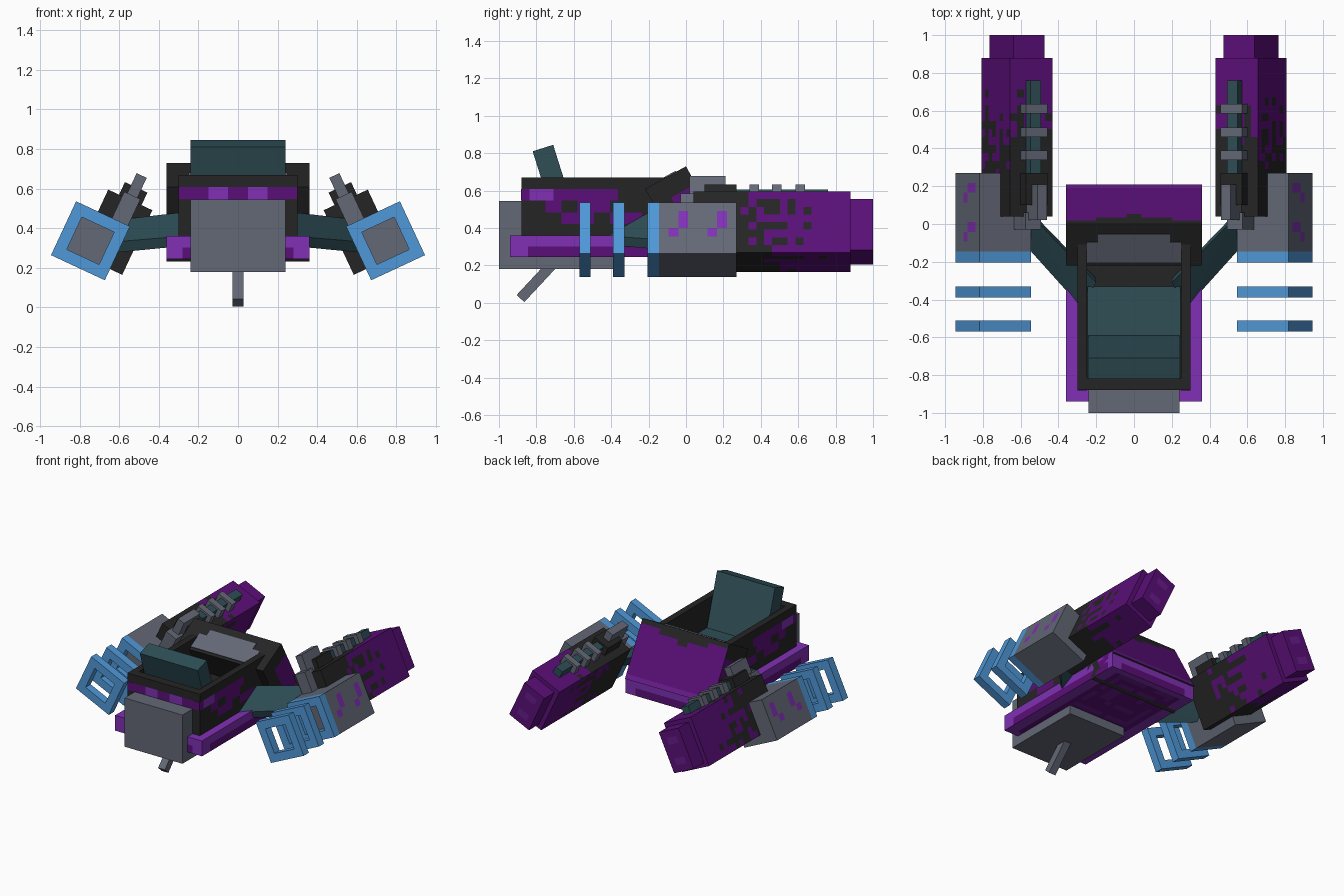
import bpy, bmesh, math, random
from mathutils import Matrix, Vector

if "Cube" in bpy.data.objects:
    bpy.data.objects.remove(bpy.data.objects["Cube"])

random.seed(4)
COLS = [("charcoal", 0x252525), ("deep_purple", 0x5A0F78), ("bright_purple", 0x8030B4),
        ("steel_grey", 0x636876), ("sky_blue", 0x5098D8), ("dark_teal", 0x2E4E56), ("mid_violet", 0x681C8C)]
DARK, PURPLE, LIGHT, GREY, BLUE, TEAL, VIOLET = range(7)


def linear(c):
    c /= 255
    return c / 12.92 if c <= 0.04045 else ((c + 0.055) / 1.055) ** 2.4


mats = []
for name, h in COLS:
    m = bpy.data.materials.new(name)
    m.diffuse_color = [linear(h >> s & 255) for s in (16, 8, 0)] + [1]
    m.use_nodes = True
    m.node_tree.nodes["Principled BSDF"].inputs["Base Color"].default_value = m.diffuse_color
    mats.append(m)


def finish(name, bm):
    bmesh.ops.recalc_face_normals(bm, faces=bm.faces[:])
    me = bpy.data.meshes.new(name)
    bm.to_mesh(me)
    bm.free()
    for m in mats:
        me.materials.append(m)
    ob = bpy.data.objects.new(name, me)
    bpy.context.collection.objects.link(ob)
    return ob


def boxes(name, bounds, color, frame=Matrix(), cells=(1, 1, 1), side=1):
    """Boxes given as (x0,x1,y0,y1,z0,z1); color is an index or rule(point, axis, sign)."""
    bm = bmesh.new()
    for b in bounds:
        lo, hi = Vector(b[0::2]), Vector(b[1::2])
        verts = {}

        def vert(idx):
            if idx not in verts:
                p = frame @ Vector([lo[k] + (hi[k] - lo[k]) * idx[k] / cells[k] for k in range(3)])
                p.x *= side
                verts[idx] = bm.verts.new(p)
            return verts[idx]

        for a in range(3):
            u, v = (a + 1) % 3, (a + 2) % 3
            for s in (-1, 1):
                for i in range(cells[u]):
                    for j in range(cells[v]):
                        quad = []
                        for di, dj in ((0, 0), (1, 0), (1, 1), (0, 1)):
                            idx = [0, 0, 0]
                            idx[a], idx[u], idx[v] = (cells[a] if s > 0 else 0), i + di, j + dj
                            quad.append(vert(tuple(idx)))
                        f = bm.faces.new(quad)
                        c = Vector((0, 0, 0))
                        c[a] = hi[a] if s > 0 else lo[a]
                        c[u] = lo[u] + (hi[u] - lo[u]) * (i + .5) / cells[u]
                        c[v] = lo[v] + (hi[v] - lo[v]) * (j + .5) / cells[v]
                        f.material_index = color(c, a, s) if callable(color) else color
    return finish(name, bm)


# ---- lower hull plate: bright rim, purple lower band, ring motif beneath
def hull_rule(p, a, s):
    if a == 2 and s < 0:
        if abs(p.x) > .28 or p.y > .13 or p.y < -.87:
            return LIGHT
        ring = int(max(abs(p.x), abs(p.y + .1)) / .05)
        return VIOLET if ring in (2, 4) and random.random() < .75 else PURPLE
    if a == 2:
        return LIGHT
    inner = -.85 < p.y < .15 if a == 0 else abs(p.x) < .3
    return PURPLE if inner and p.z < .305 else LIGHT


boxes("lower_hull", [(-.36, .36, -.94, .2, .245, .36)], hull_rule, cells=(18, 24, 2))


# ---- cockpit walls with broken purple stripes
def wall_rule(p, a, s):
    if a != 0 or s < 0:
        return DARK
    r = int((p.z - .36) / .062)
    if r == 3 and p.y < -.38:
        return LIGHT if -.83 < p.y < -.72 else PURPLE
    if r == 2 and (-.75 < p.y < -.66 or -.58 < p.y < -.42):
        return PURPLE
    if r == 1 and (-.66 < p.y < -.5 or -.42 < p.y < -.25):
        return PURPLE
    return DARK


def front_rule(p, a, s):
    if a == 1 and s < 0 and .545 < p.z < .61:
        return LIGHT if .06 < abs(p.x) < .15 else PURPLE
    return DARK


for side, tag in ((1, "right"), (-1, "left")):
    boxes("cockpit_wall_" + tag, [(.25, .3, -.88, -.02, .36, .67)], wall_rule, cells=(1, 20, 5), side=side)
boxes("cockpit_front_wall", [(-.25, .25, -.88, -.815, .36, .67)], front_rule, cells=(10, 1, 5))
boxes("cockpit_corner_front", [(s * .275 - .025, s * .275 + .025, -.882, -.875, .547, .608) for s in (-1, 1)], PURPLE)
boxes("cockpit_floor", [(-.25, .25, -.82, 0, .36, .41)], DARK)

# ---- seat and reclined backrest
boxes("seat", [(-.245, .245, -.815, -.33, .4, .46)], TEAL)
lean = Matrix.Translation((0, -.765, .8275)) @ Matrix.Rotation(math.radians(17.5), 4, 'X')
boxes("seat_back", [(-.24, .24, -.0575, .0575, -.4, 0)], TEAL, lean)


# ---- tilted hood: charcoal top, purple sloping back with jagged edge
def hood_rule(p, a, s):
    if a == 1 and s > 0:
        edge = -.1 if abs(p.x) < .04 else -.035 if .22 < abs(p.x) else -.07
        if p.z > edge:
            return DARK
        return VIOLET if p.z < -.38 else PURPLE
    if a == 0:
        return PURPLE if p.z < -.12 and p.y > -.17 else DARK
    return DARK


tilt = Matrix.Translation((0, 0, .73)) @ Matrix.Rotation(math.radians(29), 4, 'X')
boxes("hood", [(-.36, .36, -.25, 0, -.43, 0)], hood_rule, tilt, (18, 5, 12))
boxes("dash_panel", [(-.25, .25, -.23, -.11, -.002, .006), (-.19, .19, -.11, -.06, -.002, .006)], GREY, tilt)

# ---- grey nose, belly plate and landing strut
boxes("nose_block", [(-.24, .24, -1, -.87, .18, .545)], GREY)
boxes("belly_plate", [(-.24, .24, -.87, -.39, .18, .25)], GREY)
strut = Matrix.Translation((0, -.885, .023)) @ Matrix.Rotation(math.radians(-43), 4, 'X')
boxes("landing_strut", [(-.028, .028, -.028, .028, 0, .27)], GREY, strut)

# ---- engines, in a frame rolled 25 degrees about the long axis
roll = Matrix.Translation((.62, 0, .38)) @ Matrix.Rotation(math.radians(-25), 4, 'Y')
OUTER = [.48, .62, .4, .53, .36, .6, .44, .5]
TOP = [.5, .5, .52, .4, .62, .45]


def pod_rule(p, a, s):
    if a == 1:
        return DARK if s < 0 else PURPLE
    if a == 0:
        row = int((p.z + .18) / .045)
        edge = OUTER[row if s > 0 else 7 - row]
    else:
        edge = TOP[int((p.x + .123) / .041)]
    if p.y > edge:
        return DARK if p.y < edge + .15 and random.random() < .12 else PURPLE
    return PURPLE if p.y > .27 and a == 0 and random.random() < .22 else DARK


def tail_rule(p, a, s):
    spot = a == 1 and s > 0 and abs(p.x) < .045 and .03 < abs(p.z) < .1
    return VIOLET if spot else PURPLE


def intake_rule(p, a, s):
    if a == 0 and s > 0:
        cell = (int((p.y + .145) / .0519), int((p.z + .242) / .05))
        if cell in {(2, 4), (2, 3), (1, 2), (6, 4), (6, 3), (5, 2)}:
            return LIGHT
    return GREY


for side, tag in ((1, "right"), (-1, "left")):
    def part(name, bounds, color, cells=(1, 1, 1)):
        boxes(name + "_" + tag, bounds, color, roll, cells, side)

    part("engine_pod", [(-.123, .123, .04, .88, -.18, .18)], pod_rule, (6, 20, 8))
    part("engine_tail", [(-.09, .09, .88, 1, -.15, .15)], tail_rule, (4, 1, 6))
    part("intake_block", [(-.055, .245, -.145, .27, -.242, .058)], intake_rule, (1, 8, 6))
    # open square intake rings
    for n, y in enumerate((-.205, -.39, -.57)):
        y2 = y + .06
        part("intake_ring_%d" % (n + 1), [
            (-.055, .245, y, y2, -.002, .058), (-.055, .245, y, y2, -.242, -.182),
            (-.055, .005, y, y2, -.182, -.002), (.185, .245, y, y2, -.182, -.002)], BLUE)
    # details along the pod's upper face
    part("coolant_pipe", [(-.03, .03, .27, .76, .17, .235)], TEAL)
    part("pipe_clamps", [(-.0625, .0625, y, y + .05, .17, .25) for y in (.34, .46, .585)], GREY)
    part("pod_cover", [(-.0625, .0625, .1, .27, .17, .25)], DARK)
    part("pod_fin", [(-.028, .028, .02, .21, .17, .316)], GREY)
    part("pod_bracket", [(-.045, .045, -.03, .06, .05, .205)], GREY)

    # swept arm joining hull and engine
    bm = bmesh.new()
    for p in ((.2, -.31, .49), (.28, -.44, .36), (.28, -.42, .31), (.2, -.29, .43),
              (.54, .04, .45), (.64, -.04, .33), (.64, -.02, .275), (.54, .06, .39)):
        bm.verts.new((p[0] * side, p[1], p[2]))
    bmesh.ops.convex_hull(bm, input=bm.verts[:])
    for f in bm.faces:
        f.material_index = TEAL
    finish("engine_arm_" + tag, bm)
